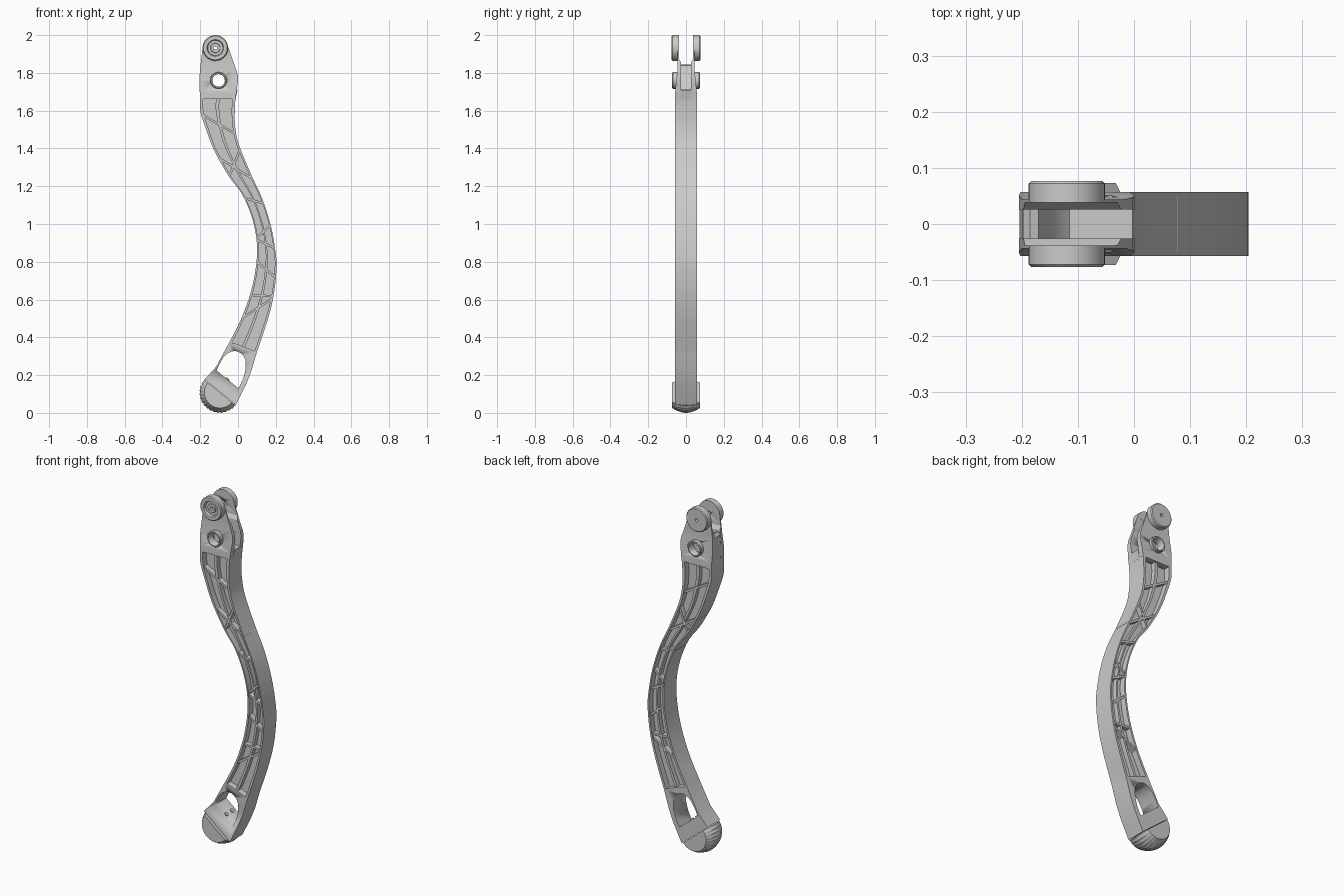
import bpy, bmesh, math
from mathutils import Vector

if "Cube" in bpy.data.objects:
    bpy.data.objects.remove(bpy.data.objects["Cube"])


def finish(name, bm, angle=35):
    bmesh.ops.remove_doubles(bm, verts=bm.verts, dist=1e-5)
    bmesh.ops.recalc_face_normals(bm, faces=bm.faces)
    me = bpy.data.meshes.new(name)
    bm.to_mesh(me)
    bm.free()
    ob = bpy.data.objects.new(name, me)
    bpy.context.collection.objects.link(ob)
    bpy.ops.object.select_all(action='DESELECT')
    ob.select_set(True)
    bpy.context.view_layer.objects.active = ob
    bpy.ops.object.shade_smooth_by_angle(angle=math.radians(angle))
    return ob


def prism_bm(pts, y0, y1):
    """Extrude an x-z outline along y."""
    bm = bmesh.new()
    a = [bm.verts.new((x, y0, z)) for x, z in pts]
    b = [bm.verts.new((x, y1, z)) for x, z in pts]
    bm.faces.new(a)
    bm.faces.new(b[::-1])
    for i in range(len(pts)):
        j = (i + 1) % len(pts)
        bm.faces.new((a[i], a[j], b[j], b[i]))
    return bm


def prism(name, pts, y0, y1):
    return finish(name, prism_bm(pts, y0, y1))


def lathe(name, cx, cz, profile, n=40):
    """Spin a closed (radius, y) profile about a y axis."""
    bm = bmesh.new()
    rings = [[bm.verts.new((cx + r * math.cos(a), y, cz + r * math.sin(a))) for r, y in profile]
             for a in (2 * math.pi * k / n for k in range(n))]
    m = len(profile)
    for k in range(n):
        p, q = rings[k], rings[(k + 1) % n]
        for i in range(m):
            j = (i + 1) % m
            bm.faces.new((p[i], p[j], q[j], q[i]))
    return finish(name, bm)


def circle(cx, cz, r, n=32):
    return [(cx + r * math.cos(2 * math.pi * k / n), cz + r * math.sin(2 * math.pi * k / n)) for k in range(n)]


def cut(ob, pts):
    cutter = prism("cutter", pts, -.2, .2)
    cutter.hide_render = True
    mod = ob.modifiers.new("cut", 'BOOLEAN')
    mod.operation, mod.solver, mod.object = 'DIFFERENCE', 'EXACT', cutter
    bpy.context.view_layer.objects.active = ob
    bpy.ops.object.modifier_apply(modifier=mod.name)
    bpy.data.objects.remove(cutter)


# Arm stations, top to bottom: left edge x, z and right edge x, z
ST = [Vector(s) for s in (
    (-.201, 1.67, -.013, 1.67), (-.199, 1.595, -.017, 1.60), (-.167, 1.495, -.015, 1.515),
    (-.124, 1.385, .005, 1.42), (-.05, 1.255, .066, 1.27), (.02, 1.16, .13, 1.13),
    (.072, 1.04, .174, .99), (.098, .918, .197, .865), (.098, .80, .204, .77),
    (.072, .655, .19, .63), (.02, .505, .158, .495), (-.045, .375, .098, .315))]
LAST = len(ST) - 1


def at(t, s):
    """Point on the arm: t along the stations, s from left edge (0) to right edge (1)."""
    i = min(int(t), LAST - 1)
    u = t - i
    p0, p1, p2, p3 = ST[max(i - 1, 0)], ST[i], ST[i + 1], ST[min(i + 2, LAST)]
    v = .5 * (2 * p1 + (p2 - p0) * u + (2 * p0 - 5 * p1 + 4 * p2 - p3) * u * u
              + (3 * p1 - p0 - 3 * p2 + p3) * u ** 3)
    return (v[0] + (v[2] - v[0]) * s, v[1] + (v[3] - v[1]) * s)


def strip(name, s0, s1, h):
    ts = [LAST * k / 66 for k in range(67)]
    return prism(name, [at(t, s0) for t in ts] + [at(t, s1) for t in reversed(ts)], -h, h)


# Arm: thin web, two edge rails and a lengthwise rib
W = .057
strip("arm_web", .04, .96, .022)
strip("left_rail", 0, .09, W)
strip("right_rail", .91, 1, W)
strip("lengthwise_rib", .45, .55, .048)

# Diagonal ribs: t on the left edge, t on the right edge
for k, (t0, t1) in enumerate(((1.2, 2.4), (4.0, 3.2), (3.3, 4.2), (5.2, 5.15), (6.9, 6.0),
                              (7.0, 6.95), (8.0, 8.4), (9.2, 9.1), (10.0, 9.2))):
    a, b = Vector(at(t0, .04)), Vector(at(t1, .96))
    n = (b - a).normalized().orthogonal() * .006
    prism(f"cross_rib_{k}", [tuple(p) for p in (a + n, b + n, b - n, a - n)], -.05, .05)

# Lower block with the window
block = prism("lower_block", [(-.045, .375), (-.0, .363), (.094, .325), (.098, .315), (.07, .22), (.04, .145),
                              (-.012, .042), (-.177, .177), (-.115, .245)], -W, W)
cut(block, [(-.114, .225), (-.096, .262), (-.077, .294), (-.059, .312), (-.04, .323), (-.02, .328),
            (-.001, .325), (.016, .316), (.029, .302), (.038, .282), (.041, .258), (.038, .22),
            (.026, .178), (.003, .13)])

# Foot pad: half disc with crowned, grooved tread
bm = bmesh.new()
prof = [(0, -.073), (.082, -.073), (.094, -.055), (.104, -.028), (.108, -.008),
        (.108, .008), (.104, .028), (.094, .055), (.082, .073), (0, .073)]
N, start = 64, math.radians(-39.3)
rows = []
for k in range(N + 1):
    ang = start - math.pi * (k // 2 * 2 + (.25 if k % 2 else 0)) / N
    if k == N:
        ang = start - math.pi
    groove = .965 if k // 2 % 2 and k < N else 1
    rows.append([bm.verts.new((-.096 + r * g * math.cos(ang), y, .108 + r * g * math.sin(ang)))
                 for r, y in prof for g in [groove if r > .09 else 1]])
for p, q in zip(rows, rows[1:]):
    for i in range(len(prof) - 1):
        bm.faces.new((p[i], p[i + 1], q[i + 1], q[i]))
bm.faces.new(rows[0])
bm.faces.new(rows[-1][::-1])
for p, q in zip(rows, rows[1:]):
    bm.faces.new((p[0], q[0], q[-1], p[-1]))
bmesh.ops.dissolve_degenerate(bm, dist=1e-5, edges=bm.edges)
finish("foot_pad", bm, 20)

# Screw heads on the window sill
for y in (-.025, .025):
    bm = bmesh.new()
    bmesh.ops.create_cone(bm, cap_ends=True, segments=16, radius1=.011, radius2=.011, depth=.012)
    for v in bm.verts:
        c, s = math.cos(math.radians(39.3)), math.sin(math.radians(39.3))
        x, z = v.co.x, v.co.z
        v.co = Vector((-.056 + x * c + z * s, v.co.y + y, .178 - x * s + z * c))
    finish("sill_screw", bm)

# Head: core web between two fork plates
PX, PZ = -.12, 1.932     # upper pivot
HX, HZ = -.103, 1.76     # lower pivot hole
prism("head_core", [(-.201, 1.66), (-.204, 1.76), (-.198, 1.83), (-.185, 1.845), (-.17, 1.84), (-.152, 1.77),
                    (-.138, 1.735), (-.115, 1.713), (-.003, 1.71), (-.013, 1.66)], -.028, .028)

arc = [(PX + .067 * math.cos(a), PZ + .067 * math.sin(a))
       for a in (math.radians(172 - 160 * k / 14) for k in range(15))]
outline = [(-.201, 1.662), (-.205, 1.76), (-.2, 1.83)] + arc + [(-.002, 1.795), (.001, 1.765), (-.013, 1.662)]


def ramp(z, z0, z1, a, b):
    return a + (b - a) * min(max((z - z0) / (z1 - z0), 0), 1)


for side, label in ((-1, "front"), (1, "back")):
    bm = prism_bm(outline, 0, 1)
    for z in (1.70, 1.83, 1.855, 1.875):
        bmesh.ops.bisect_plane(bm, geom=bm.verts[:] + bm.edges[:] + bm.faces[:],
                               plane_co=(0, 0, z), plane_no=(0, 0, 1))
    for v in bm.verts:
        z = v.co.z
        v.co.y = side * (ramp(z, 1.70, 1.83, W, .044) if v.co.y > .5 else ramp(z, 1.855, 1.875, .026, .038))
    plate = finish(f"{label}_fork_plate", bm, 20)
    cut(plate, circle(HX, HZ, .033))
    cut(plate, circle(PX, PZ, .009, 16))

    # Upper pivot boss, recessed on the front
    p = [(.009, .038), (.068, .038), (.068, .072), (.063, .077)]
    p += [(.044, .077), (.04, .064), (.026, .064), (.024, .070), (.009, .070)] if side < 0 else [(.009, .077)]
    lathe(f"{label}_pivot_boss", PX, PZ, [(r, side * y) for r, y in p])

    # Lower collar around the through hole
    p = [(.033, .03), (.044, .03), (.044, .069), (.041, .073), (.035, .073), (.033, .070)]
    lathe(f"{label}_hole_collar", HX, HZ, [(r, side * y) for r, y in p])
